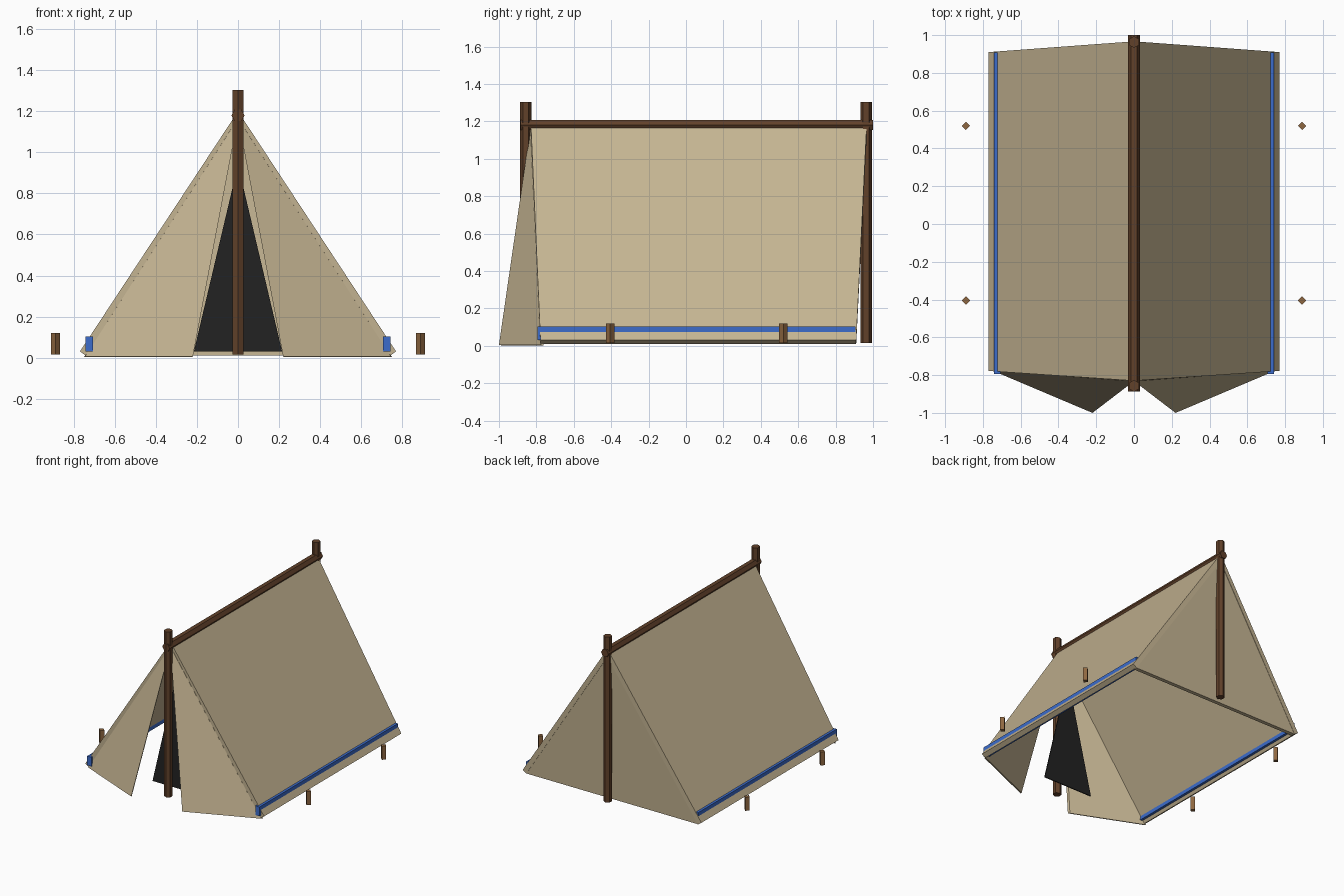
import bpy, bmesh, math
from mathutils import Vector, Matrix

cube = bpy.data.objects.get("Cube")
if cube:
    bpy.data.objects.remove(cube, do_unlink=True)


def material(name, rgb):
    m = bpy.data.materials.new(name)
    m.use_nodes = True
    col = (*rgb, 1.0)
    m.diffuse_color = col
    m.node_tree.nodes["Principled BSDF"].inputs["Base Color"].default_value = col
    return m


canvas = material("canvas", (0.56, 0.46, 0.29))
pole_wood = material("dark wood", (0.12, 0.053, 0.023))
peg_wood = material("light wood", (0.27, 0.135, 0.052))
blue = material("blue trim", (0.045, 0.15, 0.60))
black = material("dark opening", (0.016, 0.016, 0.016))


def finish(name, bm, mat):
    bmesh.ops.recalc_face_normals(bm, faces=bm.faces)
    me = bpy.data.meshes.new(name)
    bm.to_mesh(me)
    bm.free()
    me.materials.append(mat)
    ob = bpy.data.objects.new(name, me)
    bpy.context.collection.objects.link(ob)
    return ob


def slab(name, outer, inner, mat, side=1):
    """Closed panel between two matching outlines, flipped in x by side."""
    bm = bmesh.new()
    a, b = ([bm.verts.new((p[0] * side, p[1], p[2])) for p in ring]
            for ring in (outer, inner))
    n = len(a)
    bm.faces.new(a)
    bm.faces.new(b[::-1])
    for i in range(n):
        j = (i + 1) % n
        bm.faces.new((a[i], b[i], b[j], a[j]))
    return finish(name, bm, mat)


def offset(points, vec):
    return [tuple(Vector(p) + Vector(vec)) for p in points]


def rod(name, start, end, radius, sides, mat, turn=0.0):
    """Straight prism from start to end."""
    start, end = Vector(start), Vector(end)
    axis = end - start
    bm = bmesh.new()
    rot = Vector((0, 0, 1)).rotation_difference(axis).to_matrix().to_4x4()
    mat4 = (Matrix.Translation((start + end) / 2) @ rot
            @ Matrix.Rotation(turn, 4, "Z"))
    bmesh.ops.create_cone(bm, cap_ends=True, segments=sides, radius1=radius,
                          radius2=radius, depth=axis.length, matrix=mat4)
    # keep a corner of the section on the wanted direction
    return finish(name, bm, mat)


# Wooden frame: two posts with corners facing y, ridge with corners facing x
for name, y in (("front_post", -0.857), ("back_post", 0.963)):
    rod(name, (0, y, 0.015), (0, y, 1.303), 0.031, 6, pole_wood)
rod("ridge_pole", (0, -0.886, 1.18), (0, 1.0, 1.18), 0.032, 6, pole_wood,
    math.pi / 2)

for side, label in ((1, "left"), (-1, "right")):
    # Sloping roof panel
    slab(label + "_roof",
         [(0, -0.83, 1.20), (0, 0.967, 1.20), (0.77, 0.91, 0.03), (0.77, -0.778, 0.03)],
         [(0, -0.83, 1.137), (0, 0.967, 1.137), (0.739, 0.91, 0.009), (0.739, -0.778, 0.009)],
         canvas, side)

    # Door flap folded outward at the front
    flap = [(0.0, -0.832, 1.165), (0.22, -1.0, 0.005), (0.745, -0.778, 0.005)]
    slab(label + "_flap", flap, offset(flap, (0.006, 0.016, -0.003)), canvas, side)

    # Trim along the eave, poking through the roof
    trim = [(0.706, -0.795, 0.03), (0.742, -0.795, 0.03),
            (0.742, -0.795, 0.102), (0.706, -0.795, 0.102)]
    slab(label + "_trim", trim, offset(trim, (0, 1.702, 0)), blue, side)

    # Ground pegs
    for where, y in (("front", -0.405), ("back", 0.52)):
        rod(f"{label}_{where}_peg", (0.89 * side, y, 0.015),
            (0.89 * side, y, 0.12), 0.022, 4, peg_wood)

# Leaning back wall
wall = [(-0.742, 0.908, 0.01), (0.742, 0.908, 0.01), (0, 0.965, 1.16)]
slab("back_wall", wall, offset(wall, (0, -0.03, 0)), canvas)

# Dark panel inside the entrance
door = [(-0.215, -0.745, 0.03), (0.215, -0.745, 0.03), (0, -0.745, 0.94)]
slab("door_opening", door, offset(door, (0, 0.008, 0)), black)
